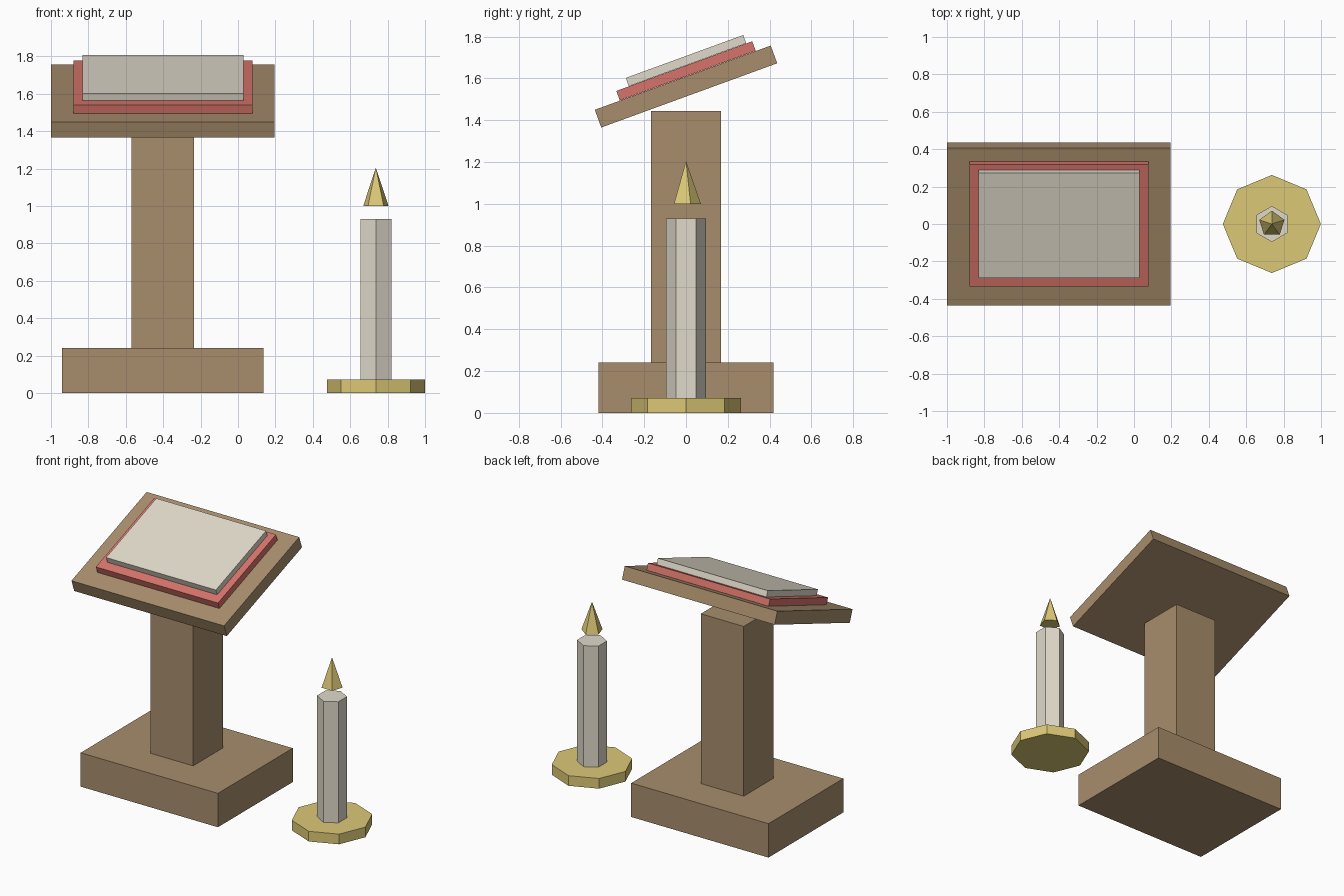
import bpy, math

if "Cube" in bpy.data.objects:
    bpy.data.objects.remove(bpy.data.objects["Cube"])


def material(name, rgb):
    # sRGB 0-255 to linear
    m = bpy.data.materials.new(name)
    lin = [((c / 255 + 0.055) / 1.055) ** 2.4 for c in rgb]
    m.diffuse_color = (*lin, 1)
    m.use_nodes = True
    m.node_tree.nodes["Principled BSDF"].inputs["Base Color"].default_value = m.diffuse_color
    return m


wood = material("brown wood", (168, 141, 108))
red = material("red cover", (214, 116, 106))
cream = material("cream", (224, 218, 202))
gold = material("gold", (220, 200, 118))


def finish(name, mat):
    ob = bpy.context.object
    ob.name = name
    ob.data.materials.append(mat)
    return ob


def box(name, mat, size, loc, tilt=0.0):
    bpy.ops.mesh.primitive_cube_add(size=1, location=loc, rotation=(tilt, 0, 0))
    ob = finish(name, mat)
    ob.scale = size
    return ob


def prism(name, mat, sides, r1, r2, z0, z1, first_angle):
    # first_angle: direction of one corner, measured from +x
    bpy.ops.mesh.primitive_cone_add(
        vertices=sides, radius1=r1, radius2=r2, depth=z1 - z0,
        location=(CANDLE_X, 0, (z0 + z1) / 2),
        rotation=(0, 0, first_angle - math.pi / 2))
    return finish(name, mat)


STAND_X, CANDLE_X, TILT = -0.402, 0.737, 0.35

# Lectern stand
box("stand_base", wood, (1.076, 0.838, 0.24), (STAND_X, 0, 0.12))
box("stand_post", wood, (0.336, 0.336, 1.203), (STAND_X, 0, 0.8415))

# Tilted desk with the book: cover and pages
box("desk_board", wood, (1.196, 0.896, 0.09), (STAND_X, 0, 1.561), TILT)
box("book_cover", red, (0.957, 0.692, 0.048), (STAND_X, 0, 1.636), TILT)
box("book_pages", cream, (0.861, 0.598, 0.042), (STAND_X, 0, 1.685), TILT)

# Candle on its dish, with a floating flame (corners made by the cone start at +y)
prism("candle_dish", gold, 8, 0.262, 0.262, 0, 0.072, 0)
prism("candle", cream, 6, 0.096, 0.096, 0.072, 0.93, math.pi / 2)
prism("flame", gold, 5, 0.071, 0, 1.0, 1.205, math.pi / 2)
